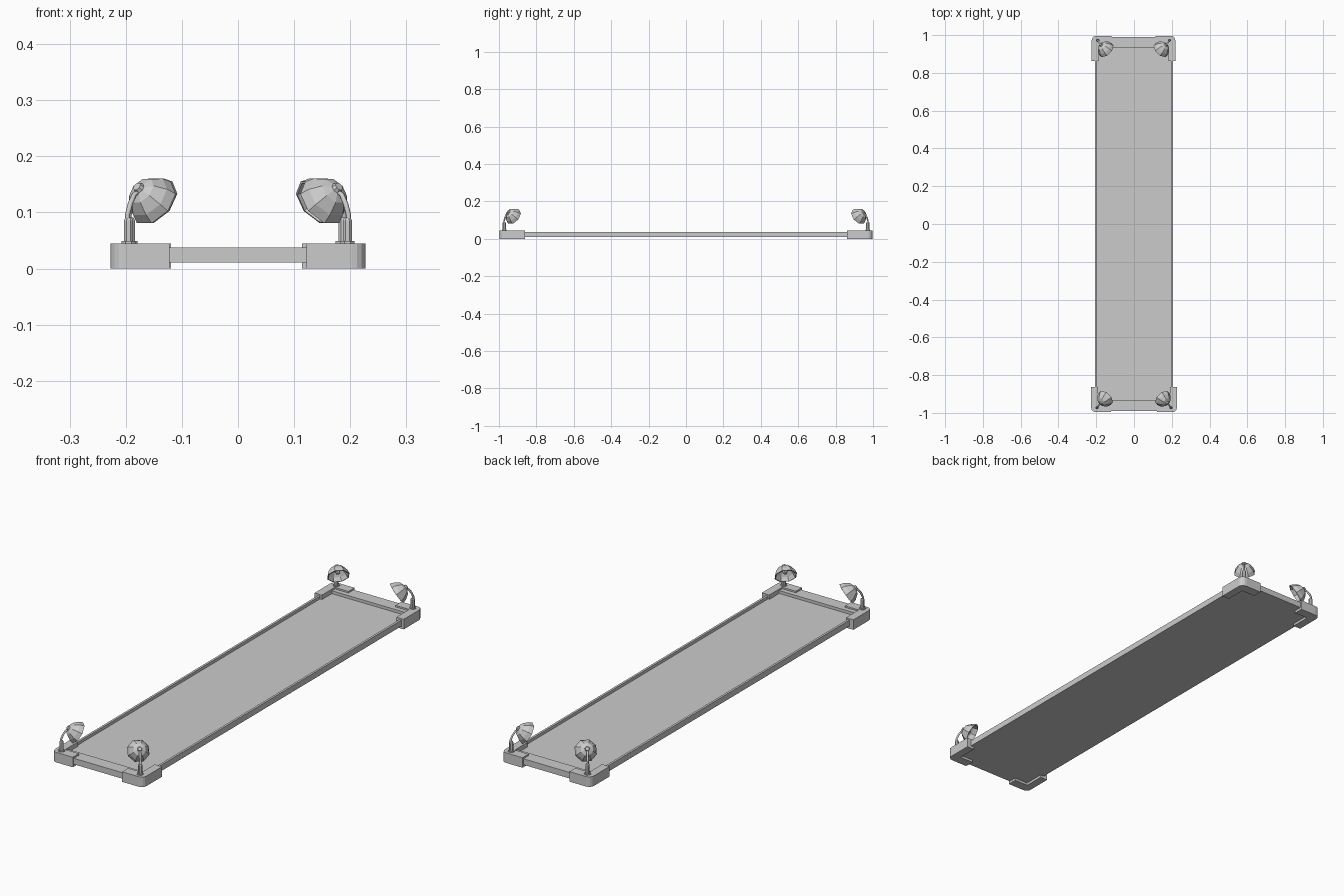
import bpy, bmesh, math
from mathutils import Vector, Matrix

if "Cube" in bpy.data.objects:
    bpy.data.objects.remove(bpy.data.objects["Cube"])


def finish(name, bm):
    bmesh.ops.recalc_face_normals(bm, faces=bm.faces)
    me = bpy.data.meshes.new(name)
    bm.to_mesh(me)
    bm.free()
    ob = bpy.data.objects.new(name, me)
    bpy.context.collection.objects.link(ob)
    return ob


def box(name, lo, hi):
    bm = bmesh.new()
    lo, hi = Vector(lo), Vector(hi)
    m = Matrix.Translation((lo + hi) / 2) @ Matrix.Diagonal((hi - lo).to_4d())
    m[3][3] = 1
    bmesh.ops.create_cube(bm, size=1, matrix=m)
    return finish(name, bm)


def prism(name, pts, z0, z1):
    bm = bmesh.new()
    f = bm.faces.new([bm.verts.new((x, y, z0)) for x, y in pts])
    r = bmesh.ops.extrude_face_region(bm, geom=[f], use_keep_orig=True)
    vs = [v for v in r['geom'] if isinstance(v, bmesh.types.BMVert)]
    bmesh.ops.translate(bm, verts=vs, vec=(0, 0, z1 - z0))
    return finish(name, bm)


def revolve(name, profile, origin, axis, sides=8):
    """Surface of revolution from (radius, height) points along an axis."""
    bm = bmesh.new()
    q = Vector(axis).to_track_quat('Z', 'Y')
    rings = []
    for r, h in profile:
        rings.append([bm.verts.new(Vector(origin) + q @ Vector((
            r * math.cos((i + .5) * math.tau / sides),
            r * math.sin((i + .5) * math.tau / sides), h))) for i in range(sides)])
    for a, b in zip(rings, rings[1:]):
        for i in range(sides):
            j = (i + 1) % sides
            bm.faces.new((a[i], a[j], b[j], b[i]))
    bm.faces.new(rings[0])
    bm.faces.new(rings[-1])
    return finish(name, bm)


def tube(name, pts, radius):
    cu = bpy.data.curves.new(name, 'CURVE')
    cu.dimensions = '3D'
    cu.bevel_depth = radius
    cu.bevel_resolution = 1
    cu.use_fill_caps = True
    sp = cu.splines.new('POLY')
    sp.points.add(len(pts) - 1)
    for p, c in zip(sp.points, pts):
        p.co = (*c, 1)
    ob = bpy.data.objects.new(name, cu)
    bpy.context.collection.objects.link(ob)


# Shallow tray: sunken floor, thin side rails, wide end bars
X, Y = .207, .99
box("floor_panel", (-X + .01, -.932, .011), (X - .01, .932, .025))
for s, n in ((-1, "left"), (1, "right")):
    a, b = sorted((s * (X - .01), s * X))
    box(n + "_rail", (a, -Y, .011), (b, Y, .038))
for s, n in ((-1, "front"), (1, "back")):
    a, b = sorted((s * .932, s * Y))
    box(n + "_end_bar", (-X + .01, a, .011), (X - .01, b, .038))

# Four corners, each with an L bracket and a floodlight
for sx, sy, dx, n in ((-1, -1, 0, "front_left"), (1, -1, 0, "front_right"),
                      (-1, 1, .003, "back_left"), (1, 1, -.008, "back_right")):
    def P(x, y, z=None):
        return (sx * x + dx, sy * y) if z is None else Vector((sx * x + dx, sy * y, z))

    # L bracket with a rounded outer corner
    arc = [(.203 + .024 * math.cos(t), .972 + .024 * math.sin(t))
           for t in [k * math.pi / 8 for k in range(5)]]
    L = [(.19, .862), (.227, .862)] + arc + [(.122, .996), (.122, .953), (.19, .953)]
    prism(n + "_corner_bracket", [P(*p) for p in L], 0, .045)

    # Stepped post and bent arm
    revolve(n + "_lamp_post", [(.014, .044), (.014, .049), (.009, .049), (.009, .086),
                               (.006, .091)], P(.195, .972, 0), (0, 0, 1))
    tube(n + "_lamp_arm", [P(.197, .973, .085), P(.197, .973, .096), P(.192, .967, .115),
                           P(.185, .957, .132), P(.175, .945, .138)], .0045)

    # Eight-sided hollow lamp head facing inward and down
    aim = Vector((-sx * .58, -sy * .6, -.55)).normalized()
    c = P(.15, .921, .118)
    revolve(n + "_lamp_head", [(.008, -.046), (.027, -.038), (.042, -.018), (.048, 0),
                               (.044, .001), (.037, -.016), (.022, -.032), (.006, -.038)],
            c, aim)
    revolve(n + "_lamp_bulb", [(.008, -.038), (.011, -.022), (.008, -.012)], c, aim)
    revolve(n + "_lamp_collar", [(.008, -.052), (.012, -.041)], c, aim)
